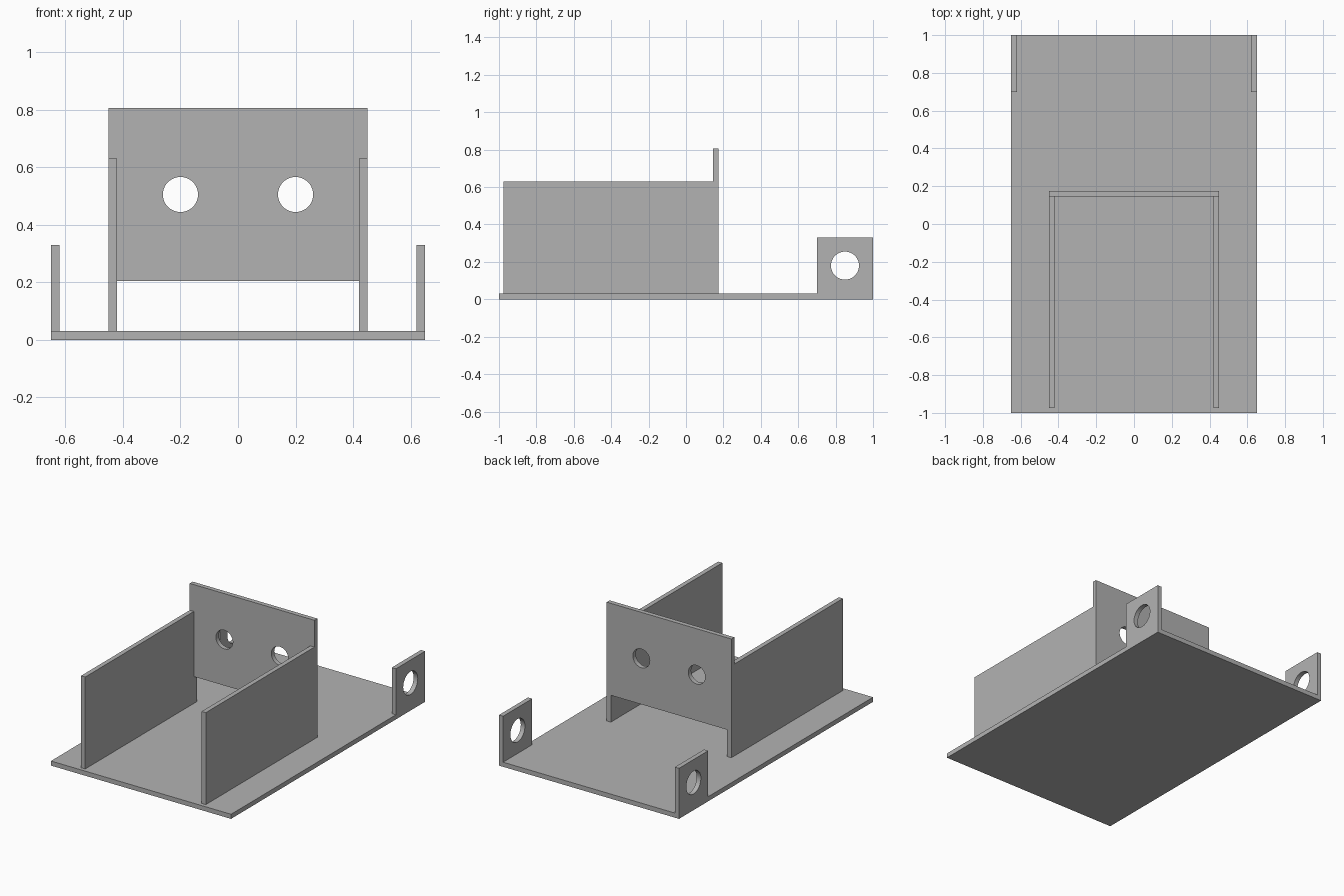
import bpy
import bmesh
from math import pi
from mathutils import Matrix, Vector

if "Cube" in bpy.data.objects:
    bpy.data.objects.remove(bpy.data.objects["Cube"], do_unlink=True)

# Single flat material
GREY = (0.448, 0.448, 0.448, 1)
grey = bpy.data.materials.new("plain grey")
grey.use_nodes = True
grey.diffuse_color = GREY
grey.node_tree.nodes["Principled BSDF"].inputs["Base Color"].default_value = GREY

T = 0.03  # sheet thickness


def add_object(name, bm):
    bmesh.ops.recalc_face_normals(bm, faces=bm.faces)
    mesh = bpy.data.meshes.new(name)
    bm.to_mesh(mesh)
    bm.free()
    mesh.materials.append(grey)
    obj = bpy.data.objects.new(name, mesh)
    bpy.context.collection.objects.link(obj)
    return obj


def plate(name, outline, direction):
    """Extrude a flat outline along a direction."""
    bm = bmesh.new()
    face = bm.faces.new([bm.verts.new(p) for p in outline])
    result = bmesh.ops.extrude_face_region(bm, geom=[face], use_keep_orig=True)
    moved = [v for v in result["geom"] if isinstance(v, bmesh.types.BMVert)]
    bmesh.ops.translate(bm, vec=Vector(direction), verts=moved)
    return add_object(name, bm)


def drill(obj, centre, radius, axis):
    """Cut a round hole through a plate along the x or y axis."""
    bm = bmesh.new()
    turn = Matrix.Rotation(pi / 2, 4, "Y" if axis == "X" else "X")
    bmesh.ops.create_cone(bm, cap_ends=True, segments=48, radius1=radius,
                          radius2=radius, depth=0.2,
                          matrix=Matrix.Translation(centre) @ turn)
    cutter = add_object("hole_cutter", bm)
    cutter.hide_render = True
    mod = obj.modifiers.new("hole", "BOOLEAN")
    mod.operation = "DIFFERENCE"
    mod.solver = "EXACT"
    mod.object = cutter
    bpy.context.view_layer.objects.active = obj
    bpy.ops.object.modifier_apply(modifier=mod.name)
    bpy.data.objects.remove(cutter, do_unlink=True)


def rect_yz(x, y0, y1, z0, z1):
    return [(x, y0, z0), (x, y1, z0), (x, y1, z1), (x, y0, z1)]


# Floor plate
plate("base_plate", [(-0.65, -1, 0), (0.65, -1, 0), (0.65, 1, 0), (-0.65, 1, 0)],
      (0, 0, T))

# Side walls and rear mounting tabs
for side, s in (("left", 1), ("right", -1)):
    plate(side + "_wall", rect_yz(s * 0.45, -0.975, 0.175, T, 0.63), (-s * T, 0, 0))
    tab = plate(side + "_tab", rect_yz(s * 0.65, 0.7, 1, T, 0.33), (-s * T, 0, 0))
    drill(tab, (s * 0.635, 0.85, 0.18), 0.075, "X")

# Cross panel: fits between the walls and rests over their tops
half = [(0.42, 0.205), (0.42, 0.63), (0.45, 0.63), (0.45, 0.805)]
profile = half + [(-x, z) for x, z in reversed(half)]
panel = plate("cross_panel", [(x, 0.145, z) for x, z in profile], (0, T, 0))
for s in (1, -1):
    drill(panel, (s * 0.2, 0.16, 0.505), 0.061, "Y")

# Smooth hole rims while keeping plate edges sharp
for obj in bpy.context.collection.objects:
    obj.select_set(obj.type == "MESH")
bpy.ops.object.shade_smooth_by_angle(angle=pi / 6)
